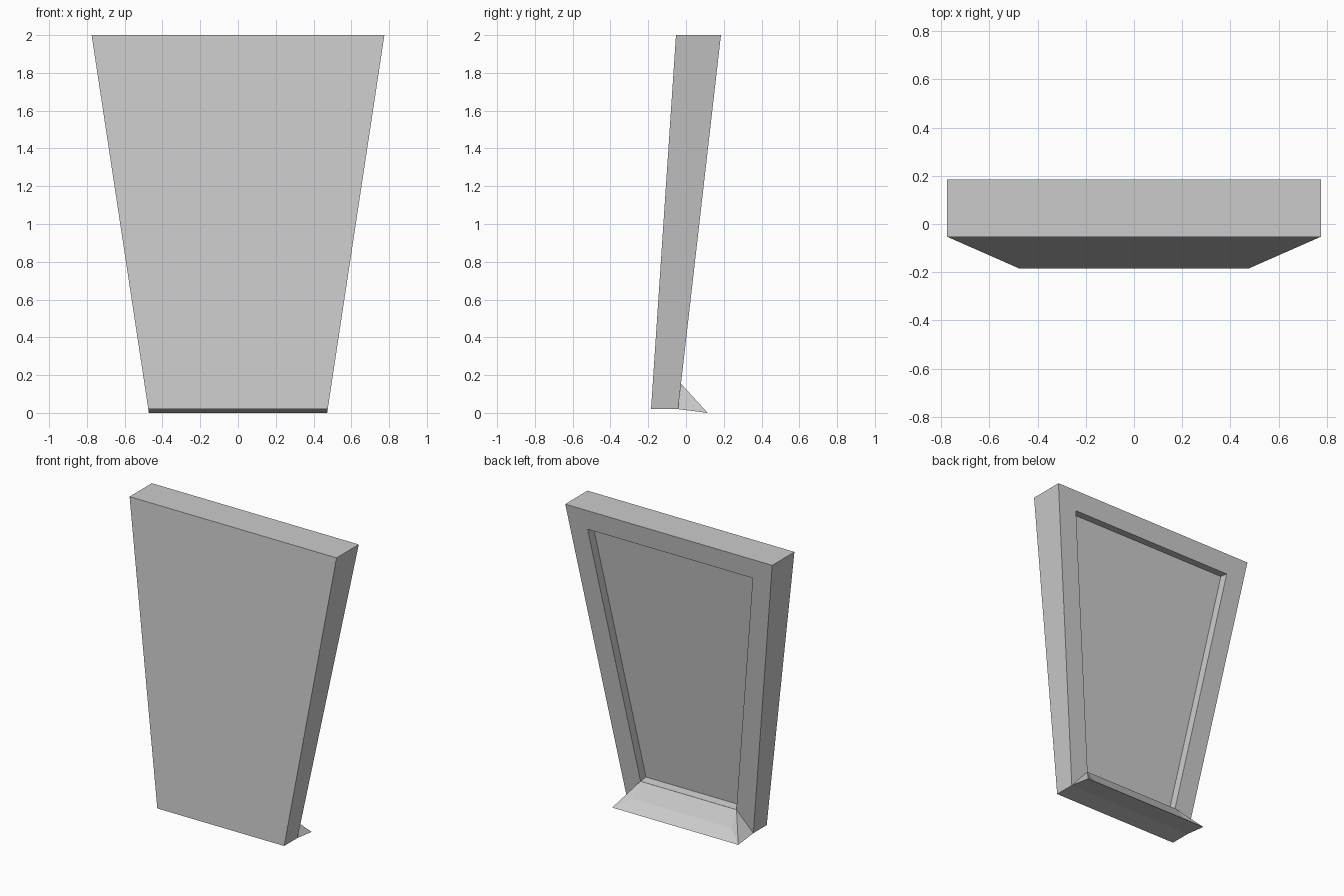
import bpy, bmesh
from mathutils import Vector

if "Cube" in bpy.data.objects:
    bpy.data.objects.remove(bpy.data.objects["Cube"])


def finish(bm, name):
    bmesh.ops.recalc_face_normals(bm, faces=bm.faces)
    mesh = bpy.data.meshes.new(name)
    bm.to_mesh(mesh)
    bm.free()
    obj = bpy.data.objects.new(name, mesh)
    bpy.context.collection.objects.link(obj)
    return obj


def symmetric_strip(bm, half_profile):
    """Make a mirrored pair of vertices for every (x, y, z) profile point."""
    right = [bm.verts.new(p) for p in half_profile]
    left = [bm.verts.new((-x, y, z)) for x, y, z in half_profile]
    n = len(right)
    for i in range(n):
        j = (i + 1) % n
        bm.faces.new((right[i], right[j], left[j], left[i]))
    return right, left


# Leaning tapered slab with a recessed back
bm = bmesh.new()
right, left = symmetric_strip(bm, [
    (0.475, -0.185, 0.02), (0.475, -0.042, 0.02),
    (0.775, 0.185, 2.0), (0.775, -0.053, 2.0)])
bm.faces.new(right)
bm.faces.new(left)
bmesh.ops.recalc_face_normals(bm, faces=bm.faces)
bm.faces.ensure_lookup_table()
back = max(bm.faces, key=lambda f: f.normal.y)
bmesh.ops.inset_region(bm, faces=[back], thickness=0.135, use_even_offset=True)
push = back.normal * -0.058
panel = bmesh.ops.extrude_discrete_faces(bm, faces=[back])["faces"][0]
bmesh.ops.translate(bm, verts=panel.verts, vec=Vector(push))
finish(bm, "leaning_panel")

# Sloping lip along the bottom of the back, slightly dished
bm = bmesh.new()
right, left = symmetric_strip(bm, [
    (0.36, -0.026, 0.154), (0.475, -0.042, 0.02),
    (0.472, 0.115, 0.0), (0.37, 0.045, 0.06)])
for top, corner, tip, dish in (right, left):
    bm.faces.new((top, corner, tip))   # outer end
    bm.faces.new((top, tip, dish))     # inner end of the dish
finish(bm, "bottom_lip")
